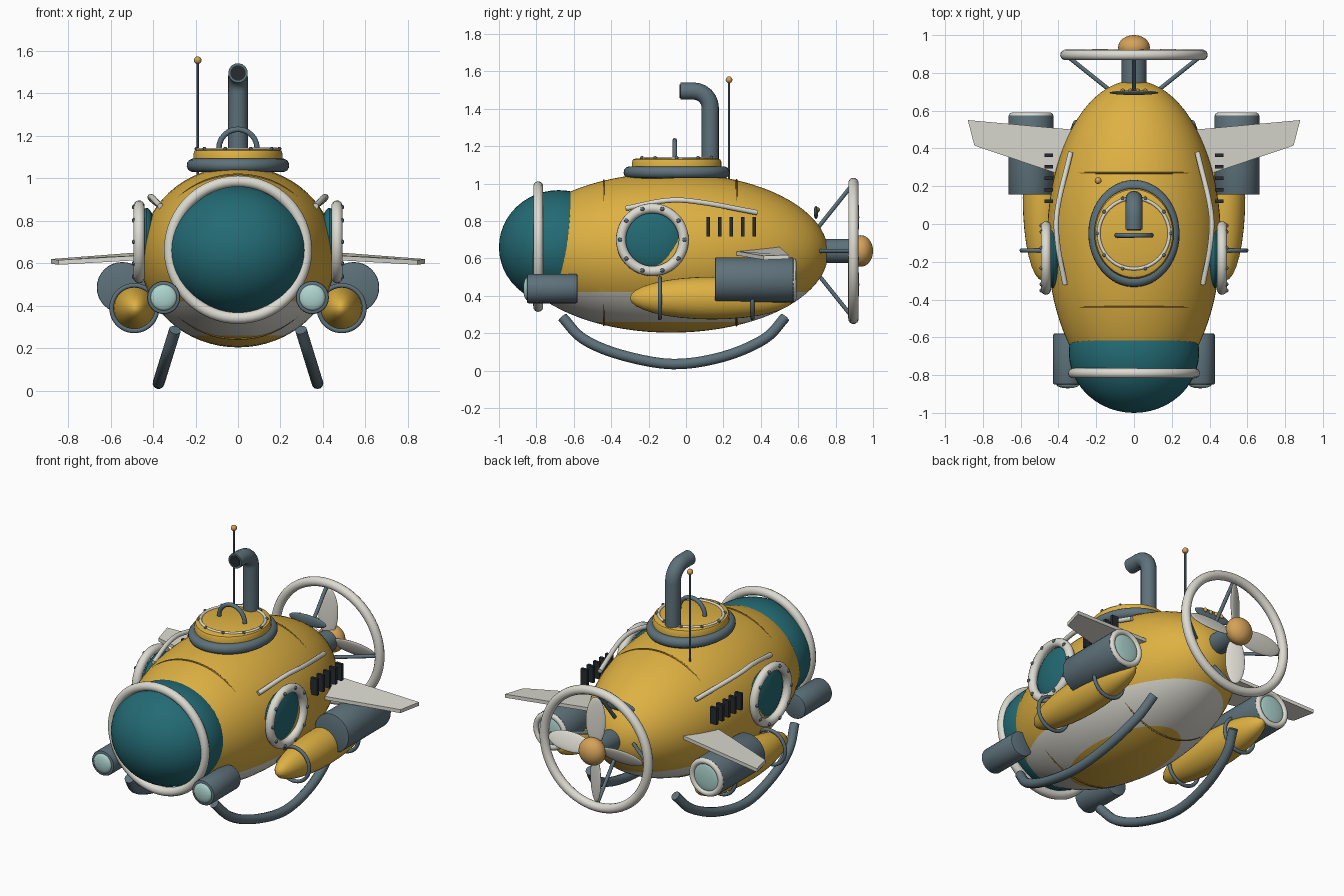
import bpy, bmesh, math
from mathutils import Vector, Matrix

if "Cube" in bpy.data.objects:
    bpy.data.objects.remove(bpy.data.objects["Cube"])


def material(name, col):
    m = bpy.data.materials.new(name)
    m.diffuse_color = (*col, 1)
    m.use_nodes = True
    m.node_tree.nodes["Principled BSDF"].inputs["Base Color"].default_value = m.diffuse_color
    return m


YELLOW = material("hull yellow", (0.73, 0.44, 0.055))
WHITE = material("off white", (0.72, 0.71, 0.64))
TEAL = material("teal glass", (0.017, 0.145, 0.175))
GRAY = material("blue gray", (0.11, 0.165, 0.195))
TAN = material("brass tan", (0.66, 0.36, 0.10))
LENS = material("pale lens", (0.42, 0.66, 0.62))
DARK = material("dark slot", (0.02, 0.025, 0.03))
SEAM = material("seam brown", (0.32, 0.18, 0.03))
AXES = {'X': Matrix.Rotation(math.pi / 2, 4, 'Y'),
        'Y': Matrix.Rotation(-math.pi / 2, 4, 'X'), 'Z': Matrix()}


def finish(name, bm, *mats, angle=35):
    me = bpy.data.meshes.new(name)
    bmesh.ops.recalc_face_normals(bm, faces=bm.faces)
    bm.to_mesh(me)
    bm.free()
    for m in mats:
        me.materials.append(m)
    for p in me.polygons:
        p.use_smooth = True
    me.set_sharp_from_angle(angle=math.radians(angle))
    ob = bpy.data.objects.new(name, me)
    bpy.context.collection.objects.link(ob)
    return ob


def ball(name, loc, radii, mat, seg=32, axis='Y'):
    bm = bmesh.new()
    bmesh.ops.create_uvsphere(bm, u_segments=seg, v_segments=seg // 2, radius=1, matrix=AXES[axis])
    bm.transform(Matrix.Translation(loc) @ Matrix.Diagonal((*radii, 1)))
    return finish(name, bm, mat)


def cyl(name, loc, r, length, axis, mat, r2=None, seg=32, bevel=0.0, sy=1):
    bm = bmesh.new()
    bmesh.ops.create_cone(bm, cap_ends=True, segments=seg, radius1=r,
                          radius2=r if r2 is None else r2, depth=length)
    if bevel:
        rim = [e for e in bm.edges if abs(e.verts[0].co.z - e.verts[1].co.z) < 1e-5]
        bmesh.ops.bevel(bm, geom=rim, offset=bevel, segments=2, affect='EDGES', profile=0.5)
    bm.transform(Matrix.Translation(loc) @ AXES[axis] @ Matrix.Diagonal((1, sy, 1, 1)))
    return finish(name, bm, mat)


def tube(name, pts, r, mat, closed=False, seg=12):
    """Sweep a round section along a path."""
    pts = [Vector(p) for p in pts]
    n = len(pts)
    bm = bmesh.new()
    rings, side = [], None
    for i, p in enumerate(pts):
        a = pts[(i - 1) % n] if closed or i else p
        b = pts[(i + 1) % n] if closed or i < n - 1 else p
        t = (b - a).normalized()
        if side is None:
            side = t.orthogonal()
        side = (side - t * side.dot(t)).normalized()
        up = t.cross(side)
        rings.append([bm.verts.new(p + r * (side * math.cos(k * math.tau / seg) + up * math.sin(k * math.tau / seg)))
                      for k in range(seg)])
    for i in range(n if closed else n - 1):
        A, B = rings[i], rings[(i + 1) % n]
        for k in range(seg):
            bm.faces.new((A[k], A[(k + 1) % seg], B[(k + 1) % seg], B[k]))
    if not closed:
        bm.faces.new(rings[0])
        bm.faces.new(rings[-1])
    return finish(name, bm, mat, angle=50)


def loop_pts(loc, ra, rb, axis, n):
    """Points on an ellipse whose normal is the axis."""
    out = []
    for i in range(n):
        c, s = ra * math.cos(math.tau * i / n), rb * math.sin(math.tau * i / n)
        out.append(Vector(loc) + Vector({'X': (0, c, s), 'Y': (c, 0, s), 'Z': (c, s, 0)}[axis]))
    return out


def ring(name, loc, ra, r, axis, mat, rb=None, n=48):
    return tube(name, loop_pts(loc, ra, rb or ra, axis, n), r, mat, closed=True)


def smooth_path(pts, k=6):
    """Catmull-Rom interpolation through a few points."""
    P = [Vector(p) for p in pts]
    P = [2 * P[0] - P[1]] + P + [2 * P[-1] - P[-2]]
    out = []
    for i in range(1, len(P) - 2):
        a, b, c, d = P[i - 1:i + 3]
        for j in range(k):
            t = j / k
            out.append(0.5 * (2 * b + (c - a) * t + (2 * a - 5 * b + 4 * c - d) * t * t
                              + (3 * b - a - 3 * c + d) * t ** 3))
    return out + [P[-2]]


# Hull with a pale belly band and yellow keel
bm = bmesh.new()
bmesh.ops.create_uvsphere(bm, u_segments=64, v_segments=40, radius=1, matrix=AXES['Y'])
bm.transform(Matrix.Translation((0, -0.08, 0.63)) @ Matrix.Diagonal((0.46, 0.84, 0.427, 1)))
for z in (0.42, 0.26):
    bmesh.ops.bisect_plane(bm, geom=bm.verts[:] + bm.edges[:] + bm.faces[:], plane_co=(0, 0, z), plane_no=(0, 0, 1))
for f in bm.faces:
    f.material_index = 1 if 0.26 < f.calc_center_median().z < 0.42 else 0
finish("hull", bm, YELLOW, WHITE)

# Hull seams
for y in (-0.44, 0.27):
    k = math.sqrt(1 - ((y + 0.08) / 0.84) ** 2)
    ring("hull_seam", (0, y, 0.63), 0.46 * k - 0.012, 0.005, 'Y', SEAM, 0.427 * k + 0.001, 64)

# Nose dome and rim
ball("nose_dome", (0, -0.68, 0.66), (0.345, 0.32, 0.305), TEAL, 48)
ring("nose_rim", (0, -0.79, 0.663), 0.322, 0.027, 'Y', WHITE, n=64)

# Top hatch
ring("hatch_collar", (0, -0.05, 1.06), 0.21, 0.032, 'Z', GRAY, 0.252)
cyl("hatch_lid", (0, -0.05, 1.085), 0.21, 0.1, 'Z', YELLOW, seg=48, bevel=0.02, sy=1.14)
ring("hatch_trim", (0, -0.05, 1.134), 0.187, 0.009, 'Z', WHITE)
for p in loop_pts((0, -0.05, 1.138), 0.195, 0.195, 'Z', 10):
    ball("hatch_bolt", p, (0.01,) * 3, GRAY, 10)
tube("hatch_handle", [(0.09 * math.cos(a * math.pi / 12), -0.06, 1.14 + 0.09 * math.sin(a * math.pi / 12))
                      for a in range(13)], 0.013, GRAY)

# Snorkel and antenna
bend = [(0, 0.04 + 0.09 * math.cos(a), 1.405 + 0.09 * math.sin(a)) for a in [i * math.pi / 12 for i in range(7)]]
tube("snorkel", [(0, 0.13, 1.05)] + bend + [(0, -0.03, 1.495)], 0.046, GRAY, seg=16)
cyl("snorkel_mouth", (0, -0.031, 1.495), 0.036, 0.005, 'Y', DARK, seg=16)
cyl("antenna", (-0.19, 0.23, 1.27), 0.006, 0.56, 'Z', GRAY, seg=8)
ball("antenna_tip", (-0.19, 0.23, 1.555), (0.018,) * 3, TAN, 16)

# Tail badge with studs
ball("tail_badge", (0, 0.695, 0.845), (0.13, 0.012, 0.035), GRAY, 24)
for x in (-0.06, -0.02, 0.02, 0.06):
    ball("badge_stud", (x, 0.705, 0.86), (0.014, 0.012, 0.014), YELLOW, 10)

for s in (-1, 1):
    # Porthole
    ball("porthole_glass", (s * 0.43, -0.18, 0.70), (0.045, 0.16, 0.16), TEAL, 32, 'X')
    ring("porthole_rim", (s * 0.466, -0.18, 0.70), 0.168, 0.027, 'X', WHITE)
    for p in loop_pts((s * 0.489, -0.18, 0.70), 0.172, 0.172, 'X', 10):
        ball("porthole_bolt", p, (0.012,) * 3, GRAY, 10)
    # Grab rail
    tube("side_rail", smooth_path([(s * 0.365, -0.32, 0.868), (s * 0.405, -0.1, 0.91),
                                   (s * 0.405, 0.08, 0.90), (s * 0.335, 0.38, 0.845)]), 0.014, WHITE)
    # Vent slots
    for i in range(5):
        bm = bmesh.new()
        bmesh.ops.create_cube(bm, size=1)
        bm.transform(Matrix.Translation((s * 0.452, 0.12 + 0.061 * i, 0.77))
                     @ Matrix.Diagonal((0.045, 0.019, 0.105, 1)))
        finish("vent_slot", bm, DARK)
    # Headlight
    cyl("headlight", (s * 0.35, -0.715, 0.438), 0.078, 0.27, 'Y', GRAY, bevel=0.008)
    ball("headlight_lens", (s * 0.35, -0.848, 0.438), (0.062, 0.022, 0.062), LENS, 24)
    # Side pod and clamps
    ball("side_pod", (s * 0.483, 0.14, 0.388), (0.106, 0.44, 0.114), YELLOW)
    ring("pod_clamp", (s * 0.488, -0.14, 0.388), 0.107, 0.011, 'Y', GRAY)
    ring("pod_clamp", (s * 0.488, 0.355, 0.388), 0.107, 0.011, 'Y', GRAY)
    # Thruster
    cyl("thruster", (s * 0.545, 0.365, 0.485), 0.12, 0.42, 'Y', GRAY, bevel=0.006)
    ring("thruster_rim", (s * 0.545, 0.572, 0.485), 0.1, 0.018, 'Y', WHITE)
    ball("thruster_lens", (s * 0.545, 0.572, 0.485), (0.09, 0.014, 0.09), LENS, 24)
    # Swept fin
    bm = bmesh.new()
    outline = [(0.33, 0.50, 0.65), (0.33, 0.235, 0.63), (0.43, 0.275, 0.627), (0.845, 0.415, 0.603), (0.88, 0.55, 0.608)]
    top = [bm.verts.new((s * x, y, z + 0.011)) for x, y, z in outline]
    low = [bm.verts.new((s * x, y, z - 0.011)) for x, y, z in outline]
    bm.faces.new(top)
    bm.faces.new(low[::-1])
    for i in range(5):
        j = (i + 1) % 5
        bm.faces.new((top[j], top[i], low[i], low[j]))
    finish("side_fin", bm, WHITE)
    # Landing skid
    skid = [(-0.66, 0.285), (-0.55, 0.17), (-0.35, 0.085), (-0.07, 0.035), (0.2, 0.075), (0.42, 0.17), (0.53, 0.285)]
    tube("landing_skid", smooth_path([(s * (0.385 - 0.31 * z), y, z) for y, z in skid], 5), 0.028, GRAY)

# Propeller shaft, guard ring, hub
cyl("propeller_shaft", (0, 0.81, 0.64), 0.065, 0.2, 'Y', GRAY)
ring("propeller_guard", (0, 0.895, 0.64), 0.363, 0.028, 'Y', WHITE, n=64)
ball("propeller_hub", (0, 0.935, 0.64), (0.084, 0.065, 0.084), TAN)

# Guard struts and twisted blades
for i in range(4):
    a = i * math.pi / 2
    d = Vector((math.cos(a), 0, math.sin(a)))
    c = Vector((0, 0, 0.64))
    tube("guard_strut", [c + d * 0.13 + Vector((0, 0.71, 0)), c + d * 0.355 + Vector((0, 0.89, 0))], 0.011, GRAY)
    bm = bmesh.new()
    bmesh.ops.create_uvsphere(bm, u_segments=20, v_segments=12, radius=1)
    bm.transform(Matrix.Translation((0, 0.9, 0.64)) @ Matrix.Rotation(a, 4, 'Y')
                 @ Matrix.Translation((0, 0, 0.18)) @ Matrix.Rotation(math.radians(25), 4, 'Z')
                 @ Matrix.Diagonal((0.058, 0.011, 0.15, 1)))
    finish("propeller_blade", bm, WHITE)
